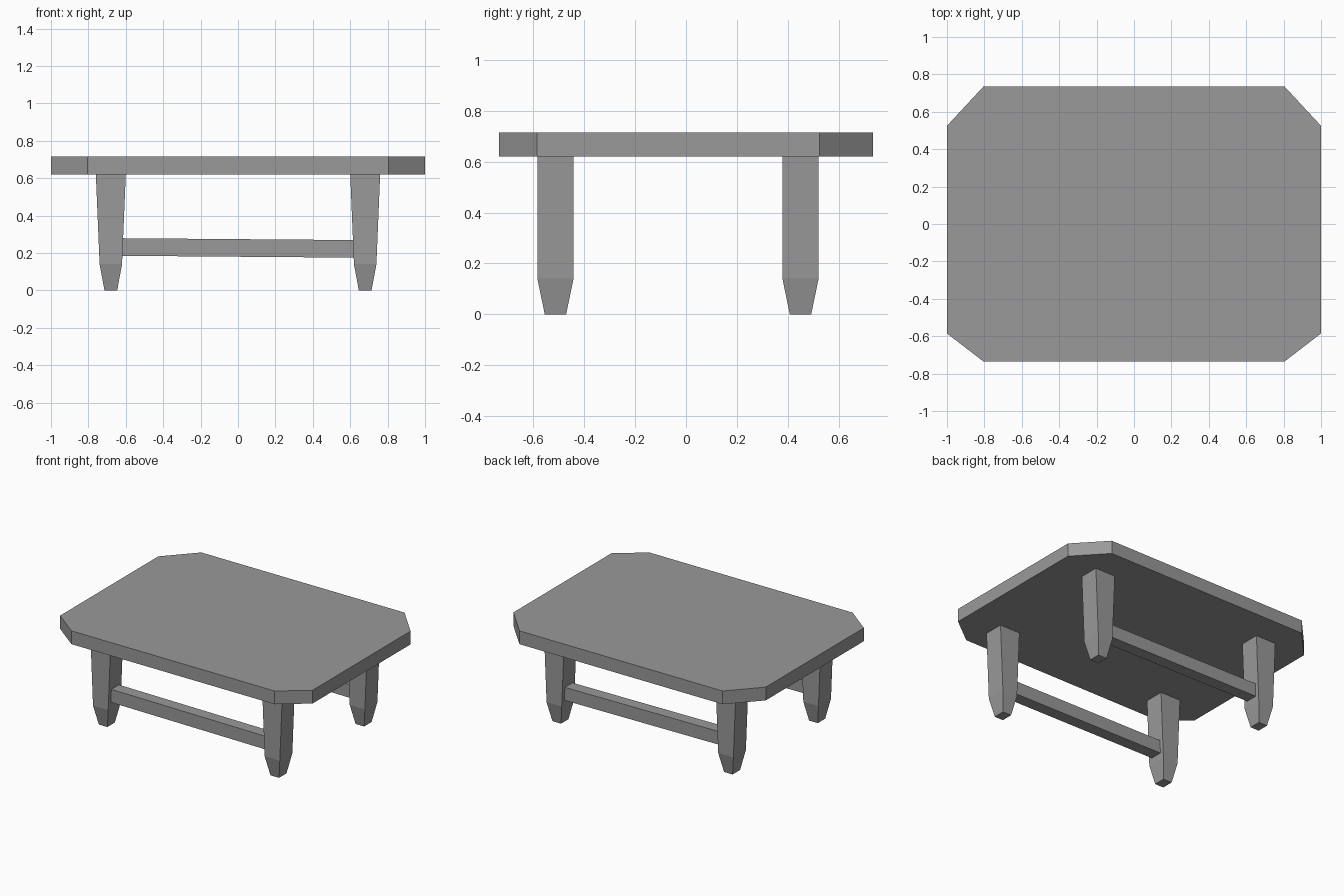
import bpy
import bmesh

cube = bpy.data.objects.get("Cube")
if cube:
    bpy.data.objects.remove(cube, do_unlink=True)

grey = bpy.data.materials.new("plain grey")
grey.use_nodes = True
colour = (0.32, 0.32, 0.32, 1)
grey.diffuse_color = colour
grey.node_tree.nodes["Principled BSDF"].inputs["Base Color"].default_value = colour


def loft(name, rings):
    """Join a stack of matching rings into a closed, flat-shaded solid."""
    bm = bmesh.new()
    loops = [[bm.verts.new(p) for p in ring] for ring in rings]
    n = len(loops[0])
    for a, b in zip(loops, loops[1:]):
        for i in range(n):
            j = (i + 1) % n
            bm.faces.new((a[i], a[j], b[j], b[i]))
    bm.faces.new(loops[0][::-1])
    bm.faces.new(loops[-1])
    bmesh.ops.recalc_face_normals(bm, faces=bm.faces)
    mesh = bpy.data.meshes.new(name)
    bm.to_mesh(mesh)
    bm.free()
    mesh.materials.append(grey)
    obj = bpy.data.objects.new(name, mesh)
    bpy.context.collection.objects.link(obj)
    return obj


def rectangle(cx, cy, hx, hy, z):
    return [(cx + sx * hx, cy + sy * hy, z)
            for sx, sy in ((-1, -1), (1, -1), (1, 1), (-1, 1))]


# Table top with cut corners, larger at the back
half = [(0.805, -0.735), (1, -0.585), (1, 0.525), (0.805, 0.735)]
outline = half + [(-x, y) for x, y in reversed(half)]
loft("table_top", [[(x, y, z) for x, y in outline] for z in (0.62, 0.715)])

# Legs: slight taper, then a pointed foot; each pair shares a stretcher
for end, cy in (("front", -0.513), ("back", 0.45)):
    for side, cx in (("left", 0.68), ("right", -0.68)):
        loft(f"{end}_{side}_leg", [
            rectangle(cx, cy, 0.034, 0.042, 0),
            rectangle(cx, cy, 0.06, 0.071, 0.14),
            rectangle(cx, cy, 0.08, 0.071, 0.62)])

    # Stretcher, dropping slightly towards the left leg
    loft(f"{end}_stretcher", [
        [(x, cy + y, z + dz) for y, dz in
         ((-0.043, -0.047), (0.043, -0.047), (0.043, 0.047), (-0.043, 0.047))]
        for x, z in ((-0.63, 0.232), (0.63, 0.222))])
